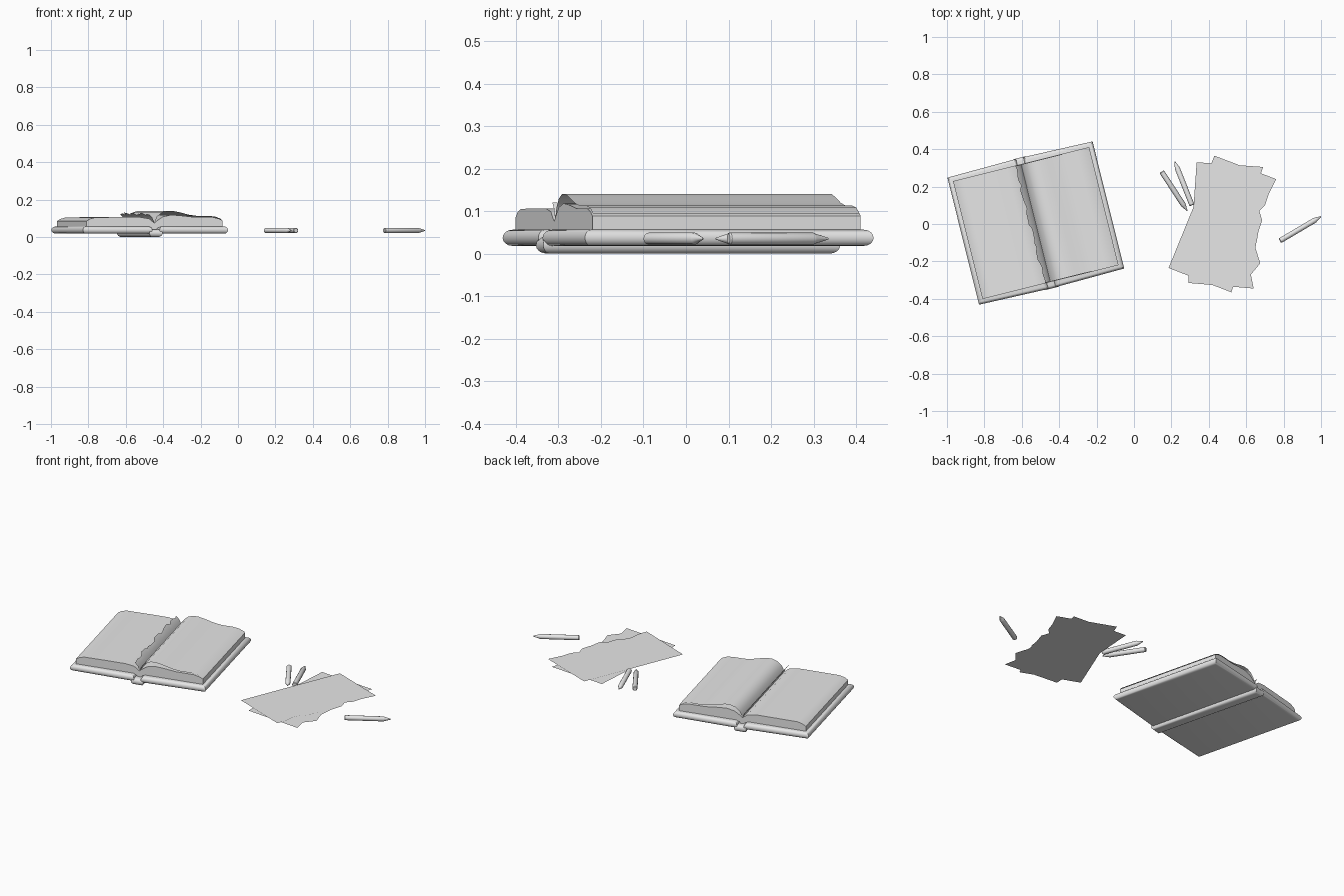
import bpy, bmesh, math, random
from mathutils import Matrix, Vector

random.seed(4)
if "Cube" in bpy.data.objects:
    bpy.data.objects.remove(bpy.data.objects["Cube"])

paper = bpy.data.materials.new("light_grey")
paper.use_nodes = True
GREY = (0.8, 0.8, 0.8, 1)
paper.diffuse_color = GREY
paper.node_tree.nodes["Principled BSDF"].inputs["Base Color"].default_value = GREY

# Placement of the open book on the table
BOOK = Matrix.Translation((-0.525, 0.005, 0)) @ Matrix.Rotation(math.radians(14), 4, "Z")


def finish(name, bm, matrix=Matrix()):
    bmesh.ops.recalc_face_normals(bm, faces=bm.faces)
    mesh = bpy.data.meshes.new(name)
    bm.to_mesh(mesh)
    bm.free()
    mesh.materials.append(paper)
    obj = bpy.data.objects.new(name, mesh)
    obj.matrix_world = matrix
    bpy.context.collection.objects.link(obj)
    bpy.ops.object.select_all(action="DESELECT")
    obj.select_set(True)
    bpy.context.view_layer.objects.active = obj
    bpy.ops.object.shade_smooth_by_angle(angle=math.radians(35))
    return obj


def loft(bm, rows, closed=False, caps=False):
    """Skin a list of point rows with quads."""
    rings = [[bm.verts.new(p) for p in row] for row in rows]
    n = len(rings[0])
    for a, b in zip(rings, rings[1:]):
        for i in range(n if closed else n - 1):
            j = (i + 1) % n
            bm.faces.new((a[i], a[j], b[j], b[i]))
    if caps:
        bm.faces.new(rings[0])
        bm.faces.new(rings[-1])


def rounded_slab(name, x0, x1, y0, y1, z0, z1):
    """Board with round rims and mitred corners; y0, y1 are its half lengths at x0, x1."""
    r = (z1 - z0) / 2
    rows = []
    for k in range(9):
        a = math.pi * (k / 8 - 0.5)
        d, z = r * (1 - math.cos(a)), z0 + r + r * math.sin(a)
        rows.append([(x0 + d, d - y0, z), (x1 - d, d - y1, z),
                     (x1 - d, y1 - d, z), (x0 + d, y0 - d, z)])
    bm = bmesh.new()
    loft(bm, rows, closed=True, caps=True)
    finish(name, bm, BOOK)


def prism(name, profile, half):
    bm = bmesh.new()
    loft(bm, [[(x, y, z) for x, z in profile] for y in (-half, half)], closed=True, caps=True)
    finish(name, bm, BOOK)


# Cover boards and spine
rounded_slab("left_cover", 0.02, 0.40, 0.358, 0.35, 0.018, 0.056)
rounded_slab("right_cover", -0.40, -0.02, 0.35, 0.358, 0.018, 0.056)
rounded_slab("spine", -0.036, 0.036, 0.36, 0.36, 0, 0.04)

# Page blocks, dipping to the gutter
prism("right_page_block", [(0, 0.03), (-0.02, 0.05), (-0.375, 0.05), (-0.375, 0.085),
                           (-0.355, 0.097), (-0.325, 0.105), (-0.2, 0.106), (-0.08, 0.106),
                           (-0.03, 0.098), (0, 0.075)], 0.325)
prism("left_page_block", [(0, 0.03), (0.02, 0.05), (0.375, 0.05), (0.375, 0.088),
                          (0.355, 0.098), (0.32, 0.106), (0.22, 0.106), (0.14, 0.115),
                          (0.09, 0.118), (0.045, 0.108), (0.015, 0.088), (0, 0.075)], 0.325)

# Raised top leaf arching over the left block
arch = [(0.003, 0.08), (0.015, 0.108), (0.04, 0.13), (0.07, 0.14), (0.1, 0.14), (0.14, 0.132),
        (0.19, 0.119), (0.24, 0.112), (0.3, 0.113), (0.34, 0.108), (0.372, 0.094)]
bm = bmesh.new()
loft(bm, [[(x, y, z) for x, z in arch] for y in (-0.323, 0.323)])
finish("raised_leaf", bm, BOOK)

# Ragged stub of a torn leaf in the gutter
rows = []
for i in range(31):
    y = -0.322 + 0.644 * i / 30
    tear = random.uniform(0.55, 1.15)
    rows.append([(0, y, 0.075), (-0.012, y, 0.104),
                 (-0.012 - 0.024 * tear, y, 0.104 + 0.024 * tear)])
bm = bmesh.new()
loft(bm, rows)
finish("torn_stub", bm, BOOK)


# Loose sheets with one torn edge
def sheet(name, outline, z):
    bm = bmesh.new()
    bm.faces.new([bm.verts.new((x, y, z)) for x, y in outline])
    bmesh.ops.triangulate(bm, faces=bm.faces)
    finish(name, bm)


sheet("upper_sheet", [(0.43, 0.365), (0.185, -0.235), (0.52, -0.365), (0.54, -0.31), (0.545, -0.25),
                      (0.565, -0.215), (0.60, -0.18), (0.615, -0.135), (0.655, -0.1),
                      (0.665, -0.04), (0.685, 0.02), (0.67, 0.07), (0.70, 0.10),
                      (0.72, 0.16), (0.76, 0.24)], 0.037)
sheet("lower_sheet", [(0.335, 0.33), (0.29, -0.315), (0.64, -0.345), (0.625, -0.27), (0.675, -0.21),
                      (0.65, -0.13), (0.66, 0), (0.67, 0.15), (0.675, 0.26), (0.69, 0.305)], 0.033)


# Pencils: round shaft and sharpened tip
def pencil(name, base, tip):
    base, tip = Vector((*base, 0.035)), Vector((*tip, 0.035))
    length = (tip - base).length
    rows = []
    for x, r in ((0, 0.011), (0.004, 0.014), (length - 0.038, 0.014),
                 (length - 0.034, 0.012), (length, 0.002)):
        rows.append([(x, r * math.cos(k * math.pi / 6), r * math.sin(k * math.pi / 6))
                     for k in range(12)])
    bm = bmesh.new()
    loft(bm, rows, closed=True, caps=True)
    turn = (tip - base).to_track_quat("X", "Z").to_matrix().to_4x4()
    finish(name, bm, Matrix.Translation(base) @ turn)


pencil("pencil_outer", (0.148, 0.28), (0.285, 0.07))
pencil("pencil_inner", (0.31, 0.1), (0.217, 0.335))
pencil("pencil_far", (0.78, -0.09), (1.0, 0.04))
